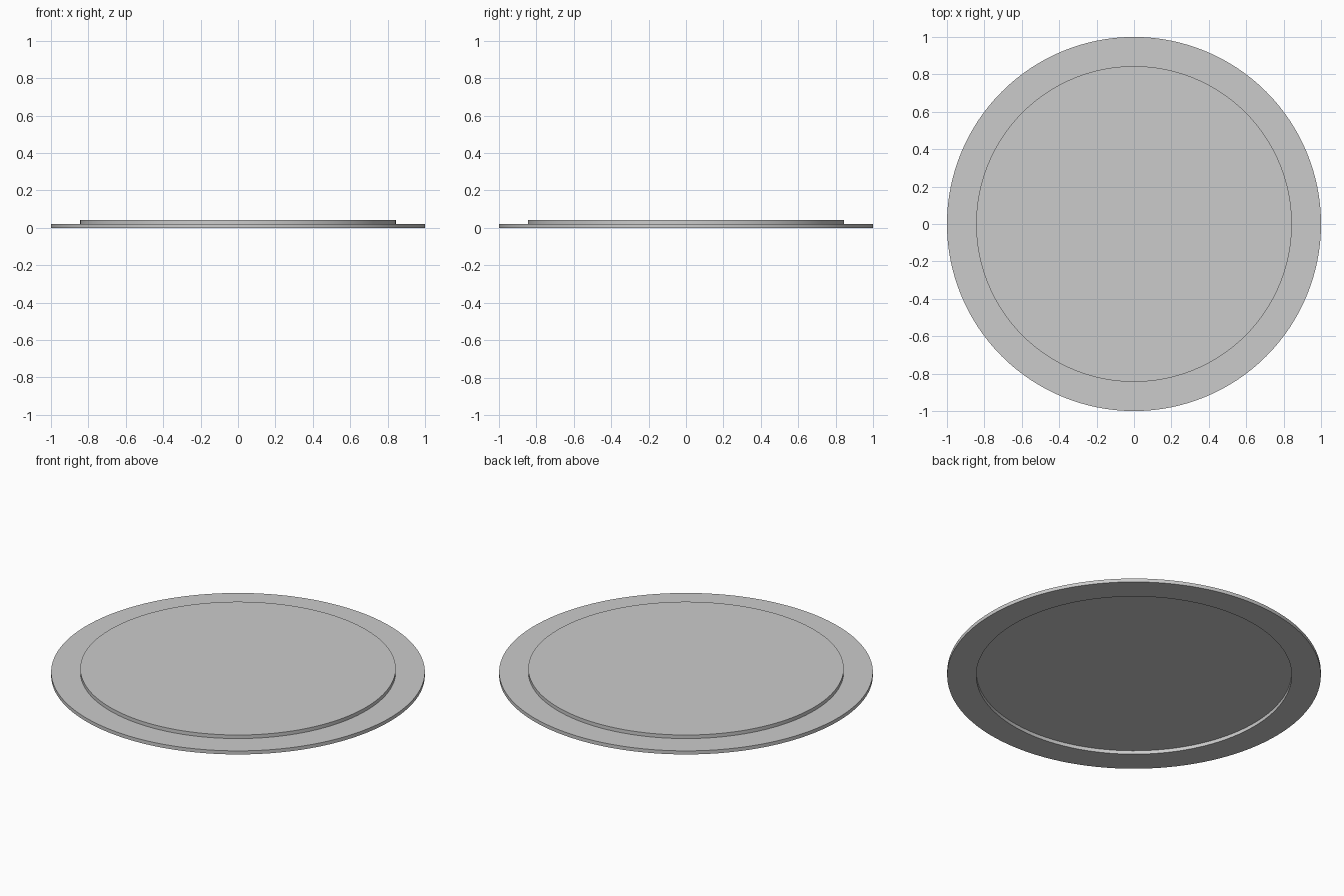
import bpy, bmesh, math

if "Cube" in bpy.data.objects:
    bpy.data.objects.remove(bpy.data.objects["Cube"])

SEG = 128
T = 0.021          # thickness of each layer
R_IN, R_OUT = 0.844, 1.0


def finish(name, bm):
    bmesh.ops.recalc_face_normals(bm, faces=bm.faces)
    me = bpy.data.meshes.new(name)
    bm.to_mesh(me)
    bm.free()
    ob = bpy.data.objects.new(name, me)
    bpy.context.collection.objects.link(ob)
    bpy.ops.object.select_all(action='DESELECT')
    ob.select_set(True)
    bpy.context.view_layer.objects.active = ob
    bpy.ops.object.shade_smooth_by_angle(angle=math.radians(30))
    return ob


def circle(bm, r, z):
    return [bm.verts.new((r * math.cos(2 * math.pi * i / SEG),
                          r * math.sin(2 * math.pi * i / SEG), z))
            for i in range(SEG)]


def bridge(bm, a, b):
    for i in range(SEG):
        j = (i + 1) % SEG
        bm.faces.new((a[i], a[j], b[j], b[i]))


# Flat outer rim, open in the middle so the underside is recessed
bm = bmesh.new()
rings = [circle(bm, r, z) for r, z in
         ((R_IN, 0), (R_OUT, 0), (R_OUT, T), (R_IN, T))]
for k in range(4):
    bridge(bm, rings[k], rings[(k + 1) % 4])
finish("outer_rim", bm)

# Raised centre plate sitting on the rim's inner edge
bm = bmesh.new()
low, high = circle(bm, R_IN, T), circle(bm, R_IN, 2 * T)
bridge(bm, low, high)
bm.faces.new(low[::-1])
bm.faces.new(high)
finish("raised_plate", bm)
